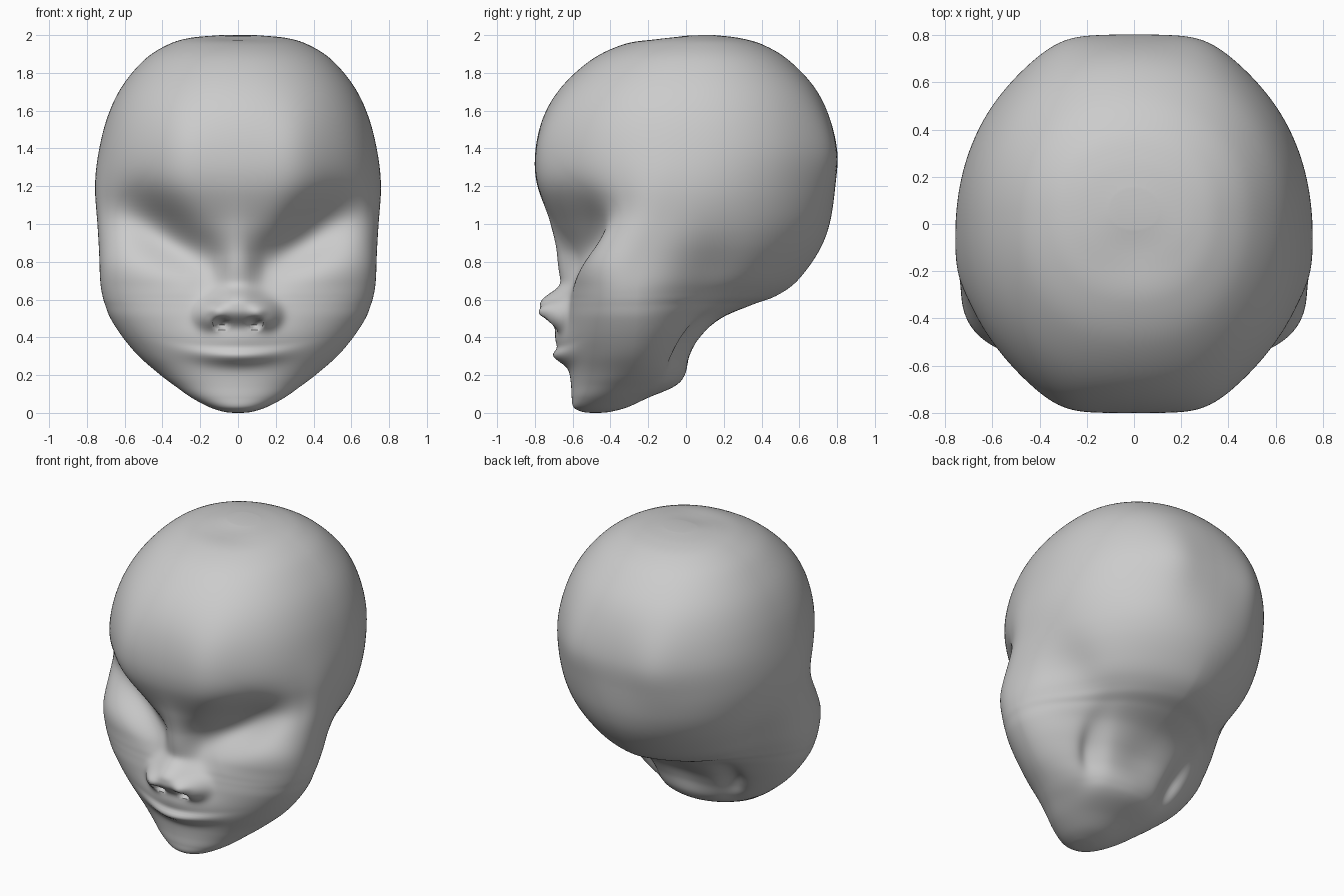
import bpy
import bmesh
from math import sin, cos, pi, exp, radians

if "Cube" in bpy.data.objects:
    bpy.data.objects.remove(bpy.data.objects["Cube"], do_unlink=True)

SEGMENTS = 224
STEPS = 8

# Silhouette keys from chin to crown: height, front, back, half width
PROFILE = [
    (0, -.5, -.46, .02), (.006, -.55, -.4, .075), (.03, -.595, -.31, .15),
    (.08, -.605, -.2, .245), (.14, -.608, -.06, .33), (.2, -.615, 0, .41),
    (.3, -.632, .04, .525), (.4, -.64, .1, .61), (.5, -.635, .2, .675),
    (.57, -.625, .35, .703), (.62, -.618, .48, .718), (.7, -.615, .59, .73),
    (.85, -.635, .7, .736), (1, -.7, .76, .745), (1.2, -.785, .79, .757),
    (1.38, -.797, .8, .738), (1.57, -.753, .757, .69), (1.73, -.655, .675, .613),
    (1.87, -.5, .54, .495), (1.95, -.335, .405, .37), (1.985, -.17, .28, .255),
    (2, -.02, .15, .1)]

# Depth of the widest point, and roundness of the front and back, by height
WIDEST = [(0, -.48), (.1, -.4), (.2, -.3), (.4, -.27), (.8, -.25),
          (1.1, -.08), (1.4, 0), (2, .06)]
FRONT_ROUND = [(0, 2.1), (.3, 2), (.5, 2.3), (.75, 2.8), (1, 2.4), (1.3, 2.15), (2, 2.2)]
BACK_ROUND = [(0, 2), (.4, 1.85), (.5, 1.75), (.61, 1.5), (.7, 1.7), (.85, 1.95),
              (1, 2.1), (1.4, 2.15), (2, 2.1)]


def smoothstep(t):
    t = min(max(t, 0), 1)
    return t * t * (3 - 2 * t)


def linear(table, z):
    z = max(z, 0)
    for (z0, a), (z1, b) in zip(table, table[1:]):
        if z <= z1:
            return a + (b - a) * (z - z0) / (z1 - z0)
    return table[-1][1]


def lookup(table, z):
    # Average over a small height range to round off the table's corners
    return sum(linear(table, z + k * .013) for k in range(-4, 5)) / 9


def spline(a, b, c, d, t):
    return b + t / 2 * (c - a + t * (2 * a - 5 * b + 4 * c - d + t * (3 * (b - c) + d - a)))


def bump(u, v, power=1):
    return exp(-(u * u + v * v) ** power)


def socket(x, z):
    # Slanted hollow rising and widening towards the temple
    dx, dz, tilt = x - .43, z - .975, radians(35)
    along = dx * cos(tilt) + dz * sin(tilt)
    across = dz * cos(tilt) - dx * sin(tilt)
    width = .15 + .12 * min(max(along, -.3), .2)
    return bump(along / .32, across / width) * smoothstep(x / .15)


def face_relief(x, z):
    # Forward offset of the face, mirrored about the centre
    x = abs(x)
    bridge_width = .08 + .2 * max(.85 - z, 0)
    nose = .055 * bump(x / bridge_width, (z - .78) / .2)
    nose += .13 * bump(x / .15, (z - .56) / .088, 1.4)
    nose += .07 * bump((x - .145) / .078, (z - .515) / .07, 1.5)
    nose -= .075 * bump((x - .09) / .034, (z - .475) / .028, 2)
    lip_line = .3 + .3 * x * x
    mouth = .05 * bump(x / .2, (z - .4) / .08)
    mouth += .06 * bump(x / .22, (z - lip_line) / .045)
    mouth -= .007 * bump(x / .25, (z - lip_line - .04) / .02)
    return nose + mouth - .18 * socket(x, z)


def sculpt(x, y, z, facing):
    # Squared forehead and back of the skull
    corner = .03 * bump((abs(x) - .31) / .16, (z - 1.38) / .28)
    if facing > 0:
        y -= corner + face_relief(x, z) * smoothstep((-y - .1) / .3)
    else:
        # Hollowed neck opening, and the folds between neck and jaw
        y += corner * smoothstep(y / .3)
        y -= .03 * bump(x / .16, (z - .38) / .15)
        fold = .27 + .35 * max(z - .2, 0)
        y -= .055 * bump((abs(x) - fold) / .065, (z - .36) / .16)
    # Recess behind the jaw, and a shallow dip on the crown
    x *= 1 - .1 * bump((y - .14) / .18, (z - .68) / .22)
    if z > 1.8:
        z -= .012 * bump(x / .15, (y + .12) / .12)
    return x, y, z


def section(z, front, back, half):
    middle = lookup(WIDEST, z)
    middle = min(max(middle, front + .02), back - .02)
    front_power = 2 / lookup(FRONT_ROUND, z)
    back_power = 2 / lookup(BACK_ROUND, z)
    points = []
    for i in range(SEGMENTS):
        t = 2 * pi * i / SEGMENTS
        a = t - .35 * sin(t)
        s, c = sin(a), cos(a)
        power = front_power if c > 0 else back_power
        x = half * abs(s) ** power * (1 if s > 0 else -1)
        reach = front - middle if c > 0 else back - middle
        y = middle + reach * abs(c) ** power
        points.append(sculpt(x, y, z, c))
    return points


def profile_rings():
    keys = [PROFILE[0]] + PROFILE + [PROFILE[-1]]
    for quad in zip(keys, keys[1:], keys[2:], keys[3:]):
        for step in range(STEPS):
            yield [spline(*values, step / STEPS) for values in zip(*quad)]
    yield PROFILE[-1]


# Head: stacked cross-sections joined into one closed skin
bm = bmesh.new()
rings = [[bm.verts.new(p) for p in section(*key)] for key in profile_rings()]
for low, high in zip(rings, rings[1:]):
    for i in range(SEGMENTS):
        j = (i + 1) % SEGMENTS
        bm.faces.new((low[i], low[j], high[j], high[i]))
bm.faces.new(rings[0])
bm.faces.new(rings[-1])
bmesh.ops.recalc_face_normals(bm, faces=bm.faces)
mesh = bpy.data.meshes.new("head")
bm.to_mesh(mesh)
bm.free()

head = bpy.data.objects.new("head", mesh)
bpy.context.collection.objects.link(head)
bpy.context.view_layer.objects.active = head
head.select_set(True)
bpy.ops.object.shade_smooth_by_angle(angle=radians(50))
